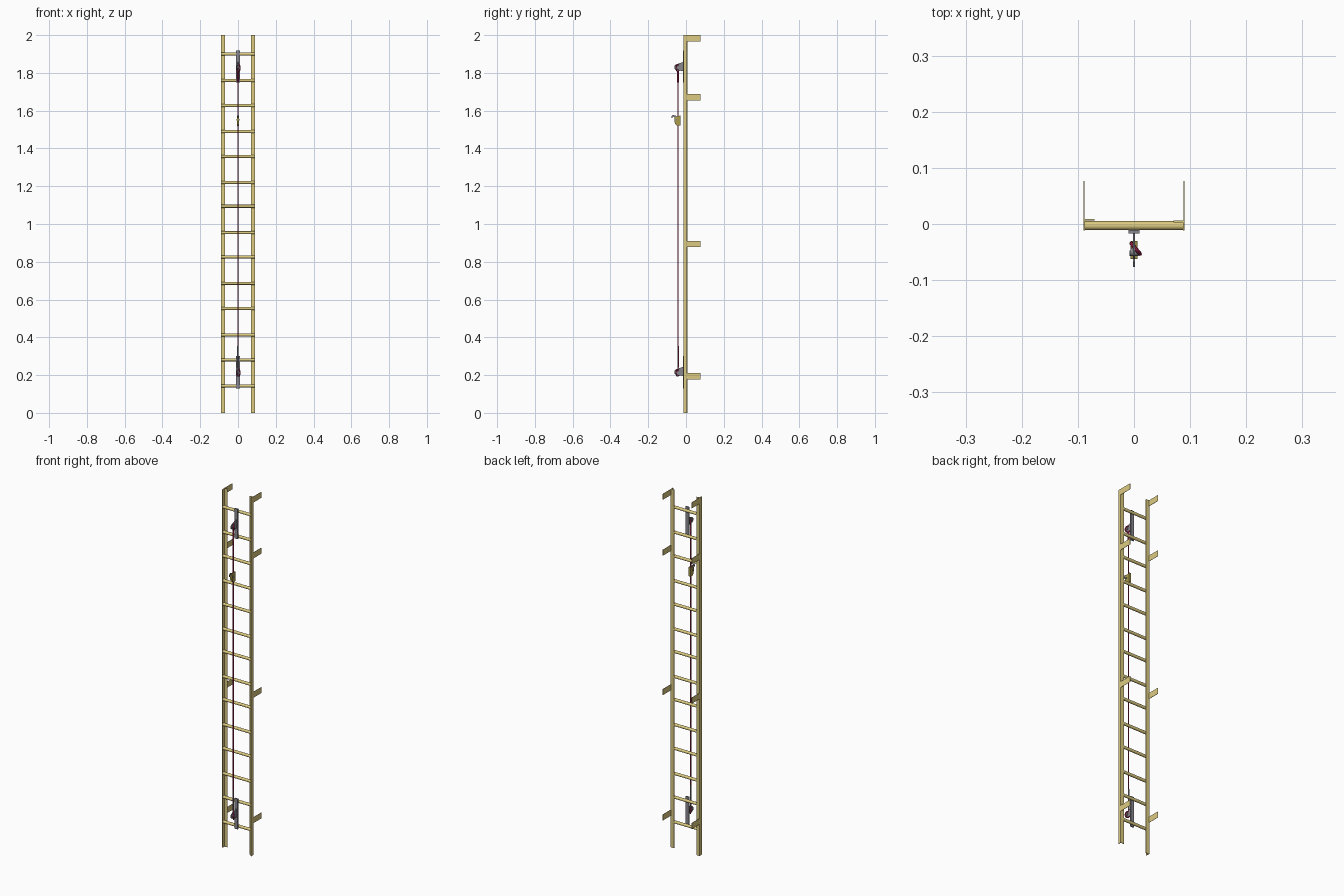
import bpy, bmesh, math
from mathutils import Vector

if "Cube" in bpy.data.objects:
    bpy.data.objects.remove(bpy.data.objects["Cube"])


def material(name, rgb):
    m = bpy.data.materials.new(name)
    m.diffuse_color = (*rgb, 1)
    m.use_nodes = True
    m.node_tree.nodes["Principled BSDF"].inputs["Base Color"].default_value = m.diffuse_color
    return m


BRASS = material("ladder_yellow", (0.72, 0.60, 0.22))
STEEL = material("dark_steel", (0.25, 0.25, 0.28))
RED = material("cable_red", (0.42, 0.02, 0.09))
OLIVE = material("arrester_olive", (0.42, 0.34, 0.07))


def add(name, bm, mat, smooth=False):
    bmesh.ops.recalc_face_normals(bm, faces=bm.faces)
    me = bpy.data.meshes.new(name)
    bm.to_mesh(me)
    bm.free()
    me.materials.append(mat)
    ob = bpy.data.objects.new(name, me)
    bpy.context.collection.objects.link(ob)
    if smooth:
        bpy.context.view_layer.objects.active = ob
        ob.select_set(True)
        bpy.ops.object.shade_smooth_by_angle(angle=math.radians(40))
        ob.select_set(False)
    return ob


def prism(name, points, offset, mat):
    """Extrude a closed 3D outline along offset."""
    bm = bmesh.new()
    face = bm.faces.new([bm.verts.new(p) for p in points])
    ext = bmesh.ops.extrude_face_region(bm, geom=[face])
    verts = [g for g in ext["geom"] if isinstance(g, bmesh.types.BMVert)]
    bmesh.ops.translate(bm, vec=offset, verts=verts)
    return add(name, bm, mat)


def box(name, x0, x1, y0, y1, z0, z1, mat):
    pts = [(x0, y0, z0), (x1, y0, z0), (x1, y1, z0), (x0, y1, z0)]
    return prism(name, pts, (0, 0, z1 - z0), mat)


def rod(name, a, b, r, mat, sides=16):
    a, b = Vector(a), Vector(b)
    d = b - a
    bm = bmesh.new()
    bmesh.ops.create_cone(bm, cap_ends=True, segments=sides, radius1=r, radius2=r, depth=d.length)
    bmesh.ops.transform(bm, matrix=d.to_track_quat('Z', 'Y').to_matrix().to_4x4(), verts=bm.verts)
    bmesh.ops.translate(bm, vec=(a + b) / 2, verts=bm.verts)
    return add(name, bm, mat, True)


def loop(name, centre, u, half_u, half_z, r, mat, n=24, sides=8):
    """Oval ring of round bar, lying in the plane of u and z."""
    bm = bmesh.new()
    c, u, up = Vector(centre), Vector(u).normalized(), Vector((0, 0, 1))
    side = u.cross(up)
    rings = []
    for i in range(n):
        t = 2 * math.pi * i / n
        p = c + u * half_u * math.cos(t) + up * half_z * math.sin(t)
        out = (u * math.cos(t) / half_u + up * math.sin(t) / half_z).normalized()
        rings.append([bm.verts.new(p + r * (out * math.cos(s) + side * math.sin(s)))
                      for s in (2 * math.pi * k / sides for k in range(sides))])
    for i in range(n):
        a, b = rings[i], rings[(i + 1) % n]
        for k in range(sides):
            j = (k + 1) % sides
            bm.faces.new((a[k], b[k], b[j], a[j]))
    return add(name, bm, mat, True)


# Angle-section side rails with thin wall brackets
for side, label, back in ((-1, "left", 0.009), (1, "right", 0.006)):
    section = [(0.09, -0.012), (0.09, back), (0.070, back), (0.070, back - 0.003),
               (0.087, back - 0.003), (0.087, -0.012)]
    prism(label + "_rail", [(side * x, y, 0) for x, y in section], (0, 0, 2), BRASS)
    for i, z in enumerate((0.177, 0.877, 1.655, 1.967)):
        x0, x1 = sorted((side * 0.0885, side * 0.090))
        box(f"{label}_wall_bracket_{i}", x0, x1, back - 0.003, 0.077, z, z + 0.033, BRASS)

# Round rungs
RUNGS = (0.143, 0.281, 0.413, 0.553, 0.686, 0.826, 0.954,
         1.094, 1.22, 1.358, 1.489, 1.627, 1.76, 1.90)
for i, z in enumerate(RUNGS):
    rod(f"rung_{i}", (-0.087, -0.003, z), (0.087, -0.003, z), 0.008, BRASS)

# Cable anchors: mounting plate, tapered lug, pin and shackle
for label, z0, z1, zc in (("upper", 1.75, 1.918, 1.831), ("lower", 0.13, 0.30, 0.217)):
    box(label + "_anchor_plate", -0.010, 0.010, -0.017, -0.011, z0, z1, STEEL)
    lug = [(-0.017, 0.026), (-0.035, 0.020), (-0.055, 0.013), (-0.062, 0.005),
           (-0.062, -0.008), (-0.055, -0.014), (-0.017, -0.022)]
    prism(label + "_anchor_lug", [(-0.002, y, zc + z) for y, z in lug], (0.004, 0, 0), STEEL)
    rod(label + "_anchor_pin", (-0.006, -0.050, zc), (0.006, -0.050, zc), 0.007, STEEL)
    loop(label + "_shackle", (0.003, -0.044, zc - 0.005), (0.64, -0.77, 0), 0.012, 0.017, 0.0035, RED)

# Safety cable, with thicker terminal sleeves
rod("safety_cable", (0, -0.042, 0.22), (0, -0.042, 1.82), 0.003, RED, 10)
rod("upper_cable_sleeve", (0, -0.042, 1.75), (0, -0.042, 1.81), 0.0045, RED, 10)
rod("lower_cable_sleeve", (-0.001, -0.042, 0.24), (-0.001, -0.042, 0.355), 0.004, STEEL, 10)

# Sliding fall arrester with its lever and harness ring
body = [(-0.030, 1.522), (-0.030, 1.574), (-0.044, 1.570), (-0.062, 1.566),
        (-0.062, 1.545), (-0.056, 1.528), (-0.046, 1.520)]
prism("fall_arrester_body", [(-0.006, y, z) for y, z in body], (0.012, 0, 0), OLIVE)
lever = [(-0.050, 1.572), (-0.068, 1.577), (-0.077, 1.572), (-0.077, 1.560),
         (-0.073, 1.560), (-0.071, 1.569), (-0.050, 1.562)]
prism("fall_arrester_lever", [(-0.002, y, z) for y, z in lever], (0.004, 0, 0), STEEL)
rod("fall_arrester_pin", (-0.008, -0.052, 1.552), (0.008, -0.052, 1.552), 0.005, STEEL)
